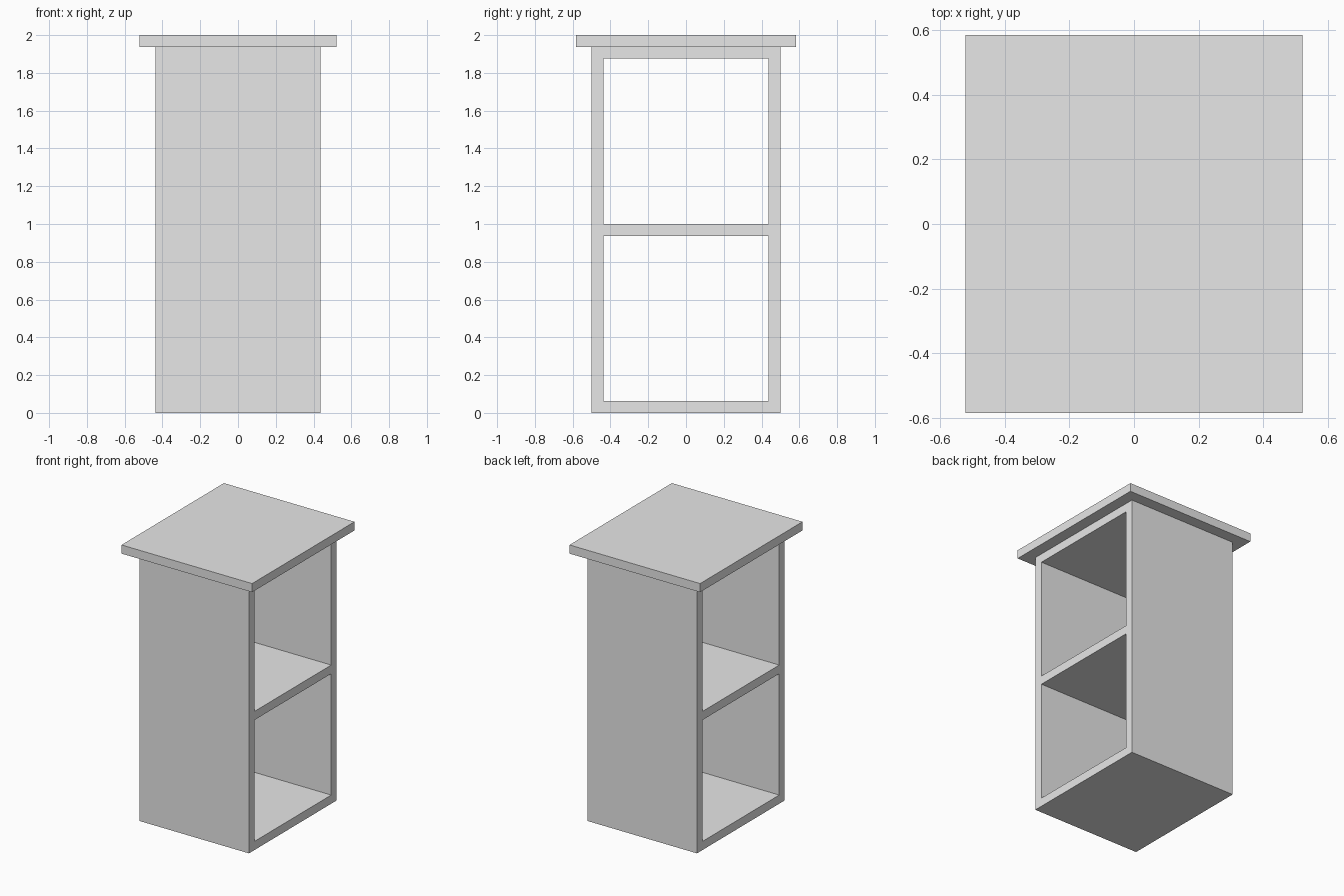
import bpy

if "Cube" in bpy.data.objects:
    bpy.data.objects.remove(bpy.data.objects["Cube"])

grey = bpy.data.materials.new("light grey")
grey.diffuse_color = (0.8, 0.8, 0.8, 1)
grey.use_nodes = True
grey.node_tree.nodes["Principled BSDF"].inputs["Base Color"].default_value = grey.diffuse_color

T = 0.0625            # board thickness
W, D = 0.875, 1.0     # carcass width (x) and depth (y)


def box(name, sx, sy, z0, z1):
    """Box centred on x and y, spanning z0 to z1."""
    bpy.ops.mesh.primitive_cube_add(size=1, location=(0, 0, (z0 + z1) / 2))
    ob = bpy.context.object
    ob.name = name
    ob.scale = (sx, sy, z1 - z0)
    bpy.ops.object.transform_apply(location=True, rotation=False, scale=True)
    ob.data.materials.append(grey)
    return ob


# Carcass: side panels, floor, shelf and ceiling in one piece
carcass = box("carcass", W, D, 0, 2 - T)

# Two compartments, open right through along x
for name, z0, z1 in (("lower_opening", T, 1 - T), ("upper_opening", 1, 2 - 2 * T)):
    cutter = box(name, W + 0.2, D - 2 * T, z0, z1)
    cutter.hide_render = True
    mod = carcass.modifiers.new(name, 'BOOLEAN')
    mod.operation = 'DIFFERENCE'
    mod.solver = 'EXACT'
    mod.object = cutter
    bpy.context.view_layer.objects.active = carcass
    bpy.ops.object.modifier_apply(modifier=mod.name)
    bpy.data.objects.remove(cutter)

# Overhanging top board
box("top_board", 1.042, 1.167, 2 - T, 2)
